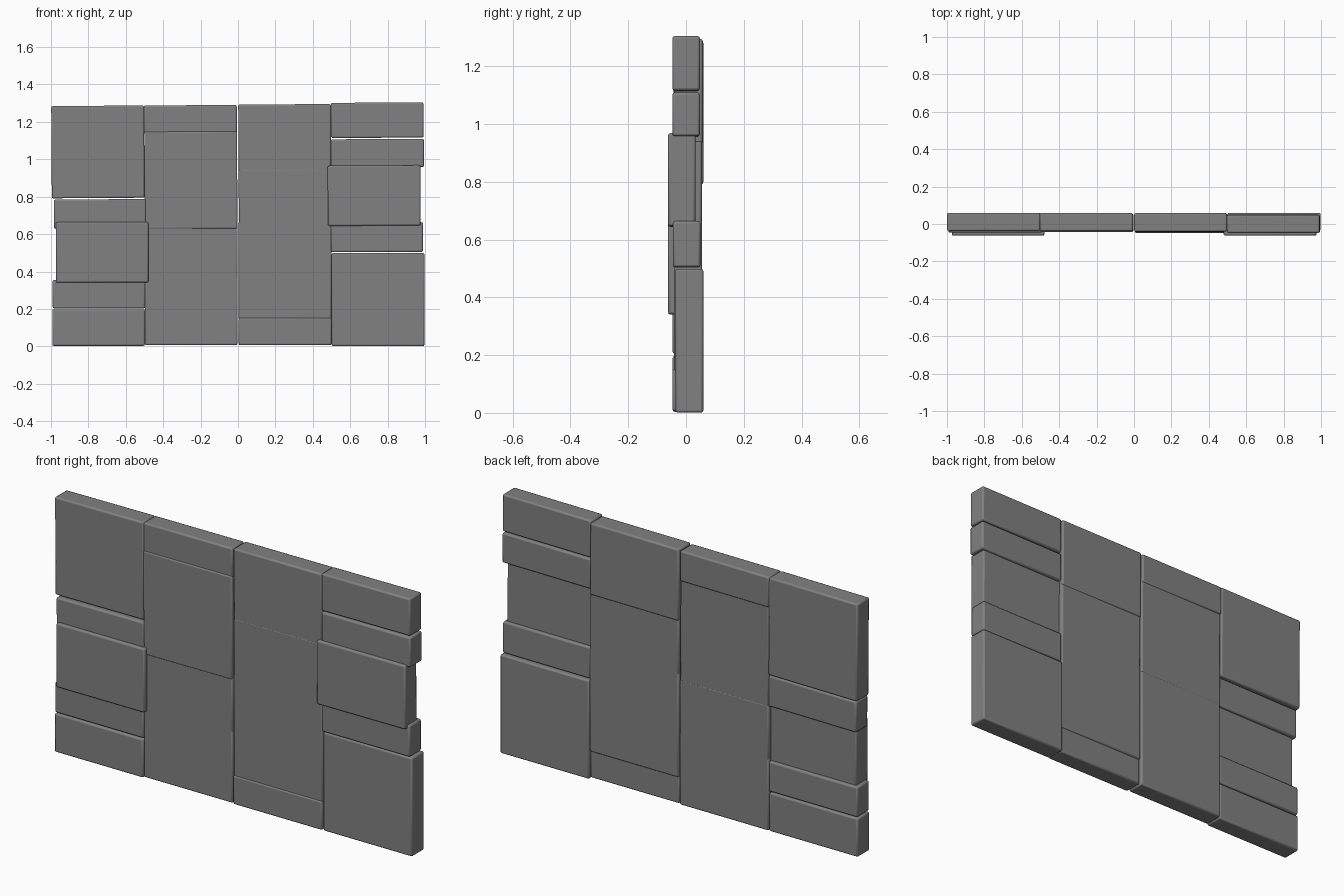
import bpy, math

TILT = -math.radians(0.5)   # slight lean of the upper stones

# dark stone colour
stone = bpy.data.materials.new("dark_stone")
stone.diffuse_color = (0.22, 0.22, 0.22, 1)


def block(name, x0, x1, y0, y1, z0, z1, tilt=0.0):
    """Bevelled box given by its limits, leaning slightly about y."""
    bpy.ops.mesh.primitive_cube_add(
        size=1, location=((x0 + x1) / 2, (y0 + y1) / 2, (z0 + z1) / 2))
    ob = bpy.context.object
    ob.name = name
    ob.scale = (x1 - x0, y1 - y0, z1 - z0)
    bpy.ops.object.transform_apply(location=False, rotation=False, scale=True)
    ob.rotation_euler.y = tilt * TILT
    ob.data.materials.append(stone)
    bev = ob.modifiers.new("rounded_edges", 'BEVEL')
    bev.width = 0.008
    bev.segments = 2
    bpy.ops.object.shade_smooth_by_angle(angle=math.radians(40))
    return ob


# each row: x start, x end, y front, y back, z bottom, z top, lean
columns = {
    "outer_left": [
        (-0.993, -0.498, -0.046, 0.050, 0.003, 0.198, 0),
        (-0.991, -0.496, -0.046, 0.050, 0.203, 0.355, 0),
        (-0.973, -0.479, -0.062, 0.033, 0.341, 0.664, 0.2),
        (-0.984, -0.492, -0.045, 0.050, 0.630, 0.786, 0.8),
        (-0.997, -0.501, -0.037, 0.060, 0.793, 1.286, 0.8),
    ],
    "inner_left": [
        (-0.498, -0.002, -0.041, 0.055, 0.006, 0.375, 0),
        (-0.498, -0.002, -0.041, 0.055, 0.355, 0.640, 0),
        (-0.500, -0.004, -0.043, 0.054, 0.627, 1.149, 0.5),
        (-0.503, -0.006, -0.038, 0.059, 1.135, 1.289, 0.5),
    ],
    "inner_right": [
        (0.004, 0.500, -0.047, 0.048, 0.006, 0.152, 0),
        (0.004, 0.500, -0.042, 0.055, 0.140, 0.667, 0),
        (0.004, 0.499, -0.042, 0.055, 0.650, 0.945, 0.4),
        (0.002, 0.497, -0.041, 0.058, 0.932, 1.294, 0.5),
    ],
    "outer_right": [
        (0.501, 0.997, -0.037, 0.060, 0.001, 0.499, 0),
        (0.498, 0.989, -0.045, 0.050, 0.504, 0.663, 0.3),
        (0.480, 0.976, -0.062, 0.033, 0.645, 0.967, 0.6),
        (0.497, 0.994, -0.047, 0.048, 0.957, 1.108, 0.6),
        (0.497, 0.992, -0.047, 0.048, 1.115, 1.303, 0.7),
    ],
}

# stacked wall blocks
for col, rows in columns.items():
    for i, row in enumerate(rows):
        block(f"{col}_block_{i + 1}", *row)
